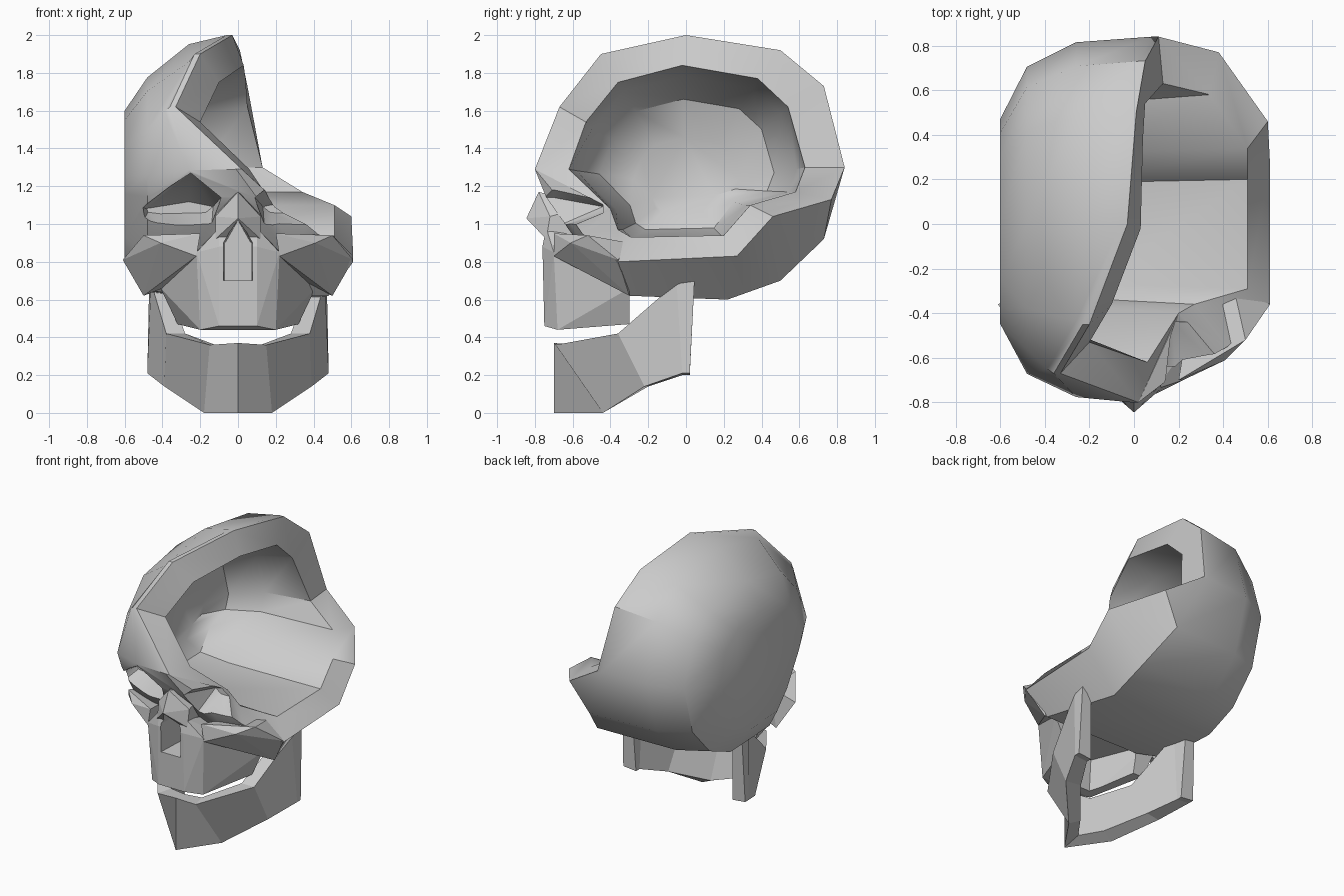
import bpy, bmesh
from math import radians

if "Cube" in bpy.data.objects:
    bpy.data.objects.remove(bpy.data.objects["Cube"])


def finish(bm, name):
    bmesh.ops.recalc_face_normals(bm, faces=bm.faces)
    me = bpy.data.meshes.new(name)
    bm.to_mesh(me)
    bm.free()
    ob = bpy.data.objects.new(name, me)
    bpy.context.collection.objects.link(ob)
    return ob


def activate(ob):
    bpy.ops.object.select_all(action='DESELECT')
    ob.select_set(True)
    bpy.context.view_layer.objects.active = ob


def mirrored(pts):
    return pts + [(-x, y, z) for x, y, z in pts if abs(x) > 1e-4]


def hull(name, pts):
    bm = bmesh.new()
    for p in pts:
        bm.verts.new(p)
    bmesh.ops.convex_hull(bm, input=bm.verts)
    junk = [v for v in bm.verts if not v.link_faces]
    bmesh.ops.delete(bm, geom=junk, context='VERTS')
    bmesh.ops.dissolve_limit(bm, angle_limit=radians(2), verts=bm.verts, edges=bm.edges)
    return finish(bm, name)


def loft(name, coords):
    """Closed solid through consecutive vertex rings."""
    bm = bmesh.new()
    rings = [[bm.verts.new(c) for c in ring] for ring in coords]
    n = len(rings[0])
    for a, b in zip(rings, rings[1:]):
        for i in range(n):
            j = (i + 1) % n
            bm.faces.new((a[i], a[j], b[j], b[i]))
    bm.faces.new(rings[0])
    bm.faces.new(rings[-1])
    return finish(bm, name)


def cut(ob, cutter):
    m = ob.modifiers.new("cut", 'BOOLEAN')
    m.operation = 'DIFFERENCE'
    m.solver = 'EXACT'
    m.object = cutter
    activate(ob)
    bpy.ops.object.modifier_apply(modifier=m.name)


# Cranium: thick shell lofted from the cut rim towards -x
outer = [(-.03, 0, 2), (-.2, -.45, 1.9), (-.33, -.67, 1.62), (.02, -.8, 1.29),
         (.15, -.7, 1.17), (.42, -.55, .95), (.61, -.36, .8), (.61, .27, .83),
         (.6, .46, 1.04), (.38, .77, 1.13), (.11, .84, 1.3), (.05, .73, 1.73), (.01, .5, 1.92)]
inner = [(.03, -.02, 1.84), (-.1, -.36, 1.75), (-.2, -.53, 1.54), (.06, -.62, 1.29),
         (.2, -.4, 1.08), (.27, -.36, .97), (.51, -.29, .93), (.51, .2, .94),
         (.51, .34, 1.1), (.34, .58, 1.17), (.13, .63, 1.3), (.05, .54, 1.62), (.04, .38, 1.77)]
under = {4: (.1, -.74, 1.14), 5: (.3, -.5, .8), 6: (.48, -.3, .62), 7: (.35, .22, .6),
         8: (.35, .5, .7), 9: (.25, .73, .92)}
base = [under.get(i, (p[0] - .03, p[1], p[2])) for i, p in enumerate(outer)]


def shrink(profile, x, sy, up, down, gap):
    return [(min(x, p[0] - gap), p[1] * sy,
             1.2 + (p[2] - 1.2) * (up if p[2] > 1.2 else down)) for p in profile]


cranium = loft("cranium", [
    shrink(inner, -.47, .45, .4, .5, .14), shrink(inner, -.4, .74, .72, .85, .12),
    shrink(inner, -.2, .93, .91, 1, .06), inner, outer, base,
    shrink(base, -.26, .97, .94, 1, .03), shrink(base, -.48, .84, .72, .95, .06),
    shrink(base, -.6, .56, .5, .66, .09)])

# Face: upper jaw block, nose bridge and two cheekbones
muzzle = hull("upper_jaw", mirrored([
    (.1, -.75, .46), (.2, -.68, .44), (.32, -.3, .47), (.41, -.3, .66),
    (.22, -.7, .85), (.1, -.76, .88), (.1, -.74, .98), (.15, -.3, .85)]))
bridge = hull("nose_bridge", mirrored([
    (0, -.845, 1.03), (0, -.78, 1.17), (.12, -.72, 1.04), (.12, -.74, .92),
    (.1, -.5, 1.1), (.1, -.5, .9)]))
cheek_pts = [(.22, -.7, .83), (.2, -.7, .95), (.41, -.61, .9), (.5, -.52, .94),
             (.61, -.36, .81), (.5, -.3, .62), (.4, -.31, .66), (.25, -.4, .9), (.45, -.3, .9)]
cheeks = [hull("cheekbone_" + n, [(s * x, y, z) for x, y, z in cheek_pts])
          for n, s in (("left", 1), ("right", -1))]

# Cutters: eye sockets narrowing to a slit, nose opening and palate hollow
eye = [(.52, .99), (.53, 1.09), (.25, 1.27), (.09, 1.14), (.14, .98), (.44, .95)]
cutters = []
for s in (1, -1):
    pts = [(s * x, y, z) for x, z in eye for y in (-.95, -.7)]
    pts += [(s * (.3 + (x - .3) * .8), -.44, 1.08 + (z - 1.08) * .2) for x, z in eye]
    cutters.append(hull("socket_cutter", pts))
nose = mirrored([(0, -.95, 1.02), (.085, -.95, .9), (.085, -.95, .7)])
cutters.append(hull("nose_cutter", nose + [(x * .8, -.55, z) for x, y, z in nose]))
palate = hull("palate_cutter", mirrored([(.15, -.63, .4), (.26, -.2, .4),
                                         (.14, -.6, .66), (.3, -.2, .66)]))
for c in cutters:
    for ob in [cranium, muzzle, bridge] + cheeks:
        cut(ob, c)
cut(muzzle, palate)
for c in cutters + [palate]:
    bpy.data.objects.remove(c)
activate(cranium)
bpy.ops.object.shade_smooth_by_angle(angle=radians(35))

# Lower jaw: sections from the chin back to the upright branch, mirrored
half = [[(0, -.7, .37), (0, -.7, 0), (0, -.56, .03), (0, -.6, .36)],
        [(.15, -.69, .36), (.18, -.44, 0), (.1, -.42, .04), (.12, -.58, .36)],
        [(.38, -.36, .42), (.39, -.22, .14), (.28, -.2, .14), (.28, -.36, .42)],
        [(.46, -.05, .69), (.48, -.02, .21), (.38, -.02, .2), (.38, -.05, .69)],
        [(.47, .045, .7), (.48, .02, .21), (.38, .02, .2), (.4, .045, .7)]]
sections = [[(-x, y, z) for x, y, z in s] for s in half[:0:-1]] + half
loft("lower_jaw", sections)
